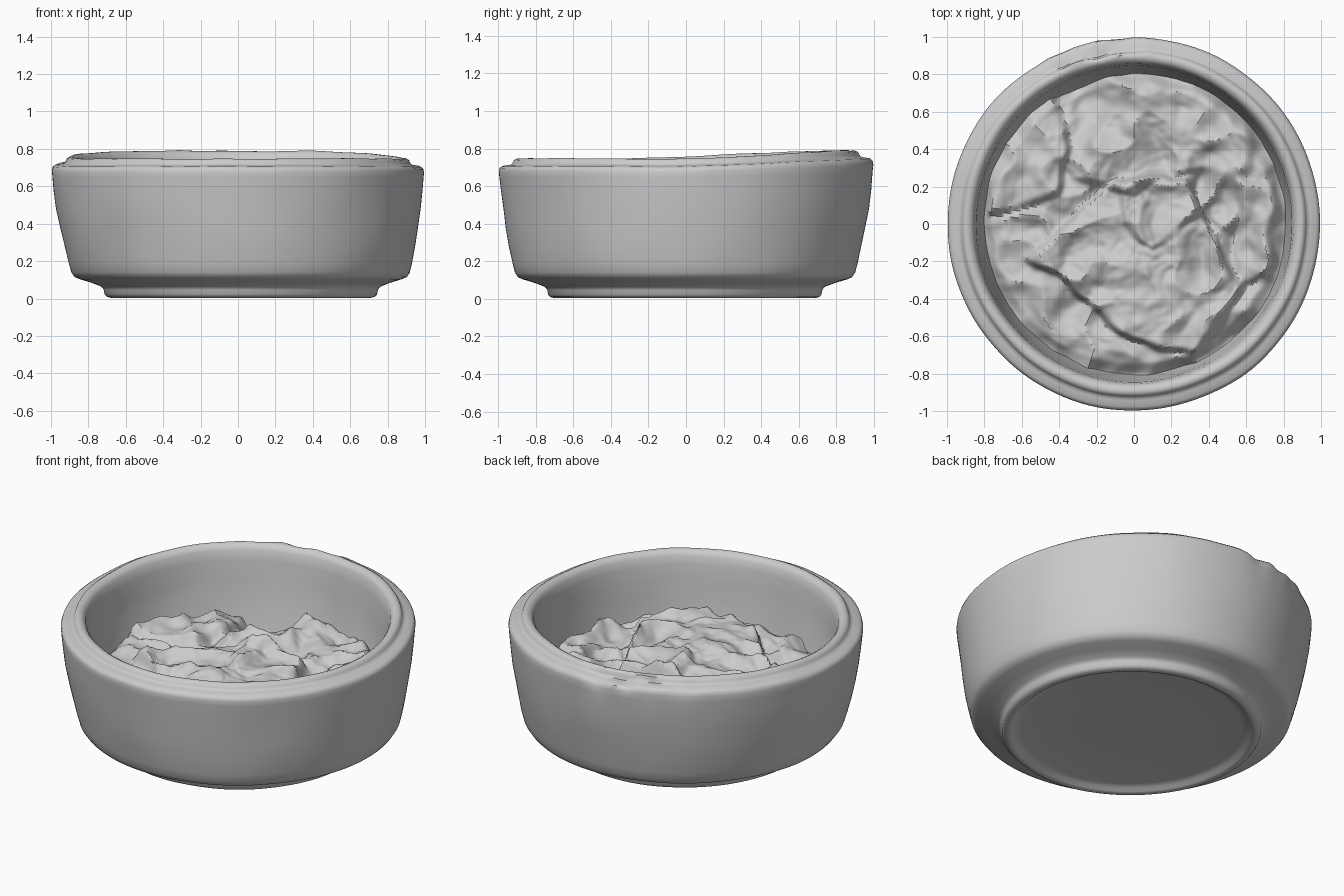
import bpy, bmesh, math
from mathutils import Vector, noise

if "Cube" in bpy.data.objects:
    bpy.data.objects.remove(bpy.data.objects["Cube"])

SEG = 224


def smoothstep(a, b, x):
    t = max(0.0, min(1.0, (x - a) / (b - a)))
    return t * t * (3 - 2 * t)


def lathe(name, rings, warp, angle):
    """Spin (radius, height) points; radius 0 closes the end with a fan."""
    bm = bmesh.new()
    loops = []
    for r, z in rings:
        n = 1 if r == 0 else SEG
        loops.append([bm.verts.new(warp(r * math.cos(2 * math.pi * i / SEG),
                                        r * math.sin(2 * math.pi * i / SEG), z))
                      for i in range(n)])
    for a, b in zip(loops, loops[1:]):
        for i in range(SEG):
            j = (i + 1) % SEG
            if len(a) == 1:
                bm.faces.new((a[0], b[j], b[i]))
            elif len(b) == 1:
                bm.faces.new((a[i], a[j], b[0]))
            else:
                bm.faces.new((a[i], a[j], b[j], b[i]))
    mesh = bpy.data.meshes.new(name)
    bm.to_mesh(mesh)
    bm.free()
    obj = bpy.data.objects.new(name, mesh)
    bpy.context.collection.objects.link(obj)
    bpy.ops.object.select_all(action='DESELECT')
    obj.select_set(True)
    bpy.context.view_layer.objects.active = obj
    bpy.ops.object.shade_smooth_by_angle(angle=math.radians(angle))
    return obj


# Bowl: recessed base, foot ring, flared wall, stepped rim, inner wall
profile = [(0, .035), (.3, .035), (.62, .033), (.66, .025), (.675, .01), (.695, .004),
           (.717, .01), (.728, .022), (.732, .045), (.738, .056), (.75, .066), (.80, .085),
           (.86, .103), (.888, .115), (.905, .14), (.918, .19), (.938, .28), (.957, .38),
           (.973, .48), (.986, .58), (.994, .65), (.997, .68), (.992, .697), (.978, .707),
           (.945, .712), (.930, .716), (.922, .727), (.916, .740), (.902, .748),
           (.885, .748), (.868, .738), (.856, .72), (.846, .67), (.837, .58),
           (.826, .48), (.811, .38), (.79, .27)]


def warp_bowl(x, y, z):
    r = math.hypot(x, y)
    a = math.atan2(y, x)
    up = smoothstep(.55, .75, z)
    low = 1 - smoothstep(.1, .6, z)
    # hand-thrown wobble and a rim that rises toward the back
    dz = up * (.042 * smoothstep(-.4, .9, y)
               - .012 * smoothstep(.3, .9, x) * smoothstep(-.6, .1, y)
               + .005 * noise.noise(Vector((x * 4, y * 4, z * 4))))
    dr = .005 * noise.noise(Vector((x * 3, y * 3, z * 5)))
    # chipped patch on the back of the rim
    chip = math.exp(-((a - 1.85) / .33) ** 2) * smoothstep(.62, .70, z) * smoothstep(.88, .92, r)
    k = noise.noise(Vector((x * 8, y * 8, z * 14)))
    dr += .022 * chip * (k - .3)
    dz += .025 * chip * k
    s = (r + dr) / r if r > .1 else 1
    return (x * s + .015 * low, y * s - .006 * low, z + dz)


lathe("bowl", profile, warp_bowl, 50)


# Crumpled filling: one disc displaced by folds, slabs and a hollow
def inside(x, y, poly, width):
    """1 inside a convex counter-clockwise polygon, falling to 0 over width."""
    d = 9.0
    for (ax, ay), (bx, by) in zip(poly, poly[1:] + poly[:1]):
        ex, ey = bx - ax, by - ay
        d = min(d, (ex * (y - ay) - ey * (x - ax)) / math.hypot(ex, ey))
    return smoothstep(-width, 0, d)


# (outline, height, edge width)
SLABS = [([(-.54, -.19), (0, -.60), (.32, -.68), (.55, -.35), (.25, .22), (-.08, .22)], .07, .04),
         ([(-.05, .02), (.1, -.08), (.3, .05), (.28, .22), (.1, .26), (-.05, .18)], .03, .04),
         ([(-.78, .1), (-.42, .2), (-.36, .40), (-.45, .68), (-.7, .5)], .06, .05),
         ([(-.26, .27), (0, .2), (.2, .3), (.2, .7), (.0, .80), (-.14, .55)], .06, .07),
         ([(.25, .3), (.55, .25), (.62, .5), (.3, .7)], .05, .07),
         ([(.58, -.3), (.74, -.2), (.72, .2), (.6, .2)], .05, .05)]


def warp_fill(x, y, z):
    p = Vector((x, y, 0))
    q = p + .05 * Vector((noise.noise(p * 5), noise.noise(p * 5 + Vector((9, 0, 0))), 0))
    h = .385 + .045 * noise.noise(p * 2.6 + Vector((3, 1, 5)))
    h += .05 * (.5 - 2 * abs(noise.noise(q * 4.2 + Vector((0, 7, 2)))))
    h += .02 * noise.noise(q * 11) + .007 * noise.noise(q * 24)
    for poly, height, width in SLABS:
        h += height * inside(q.x, q.y, poly, width)
    # hollow against the back-left wall, then the ragged outer edge
    h -= .15 * math.exp(-((x + .27) / .13) ** 2 - ((y - .66) / .17) ** 2)
    r = math.hypot(x, y)
    h -= .05 * smoothstep(.74, .82, r)
    return (x, y, h)


N = 80
lathe("filling", [(.816 * (1 - i / N), 0) for i in range(N)] + [(0, 0)], warp_fill, 40)
